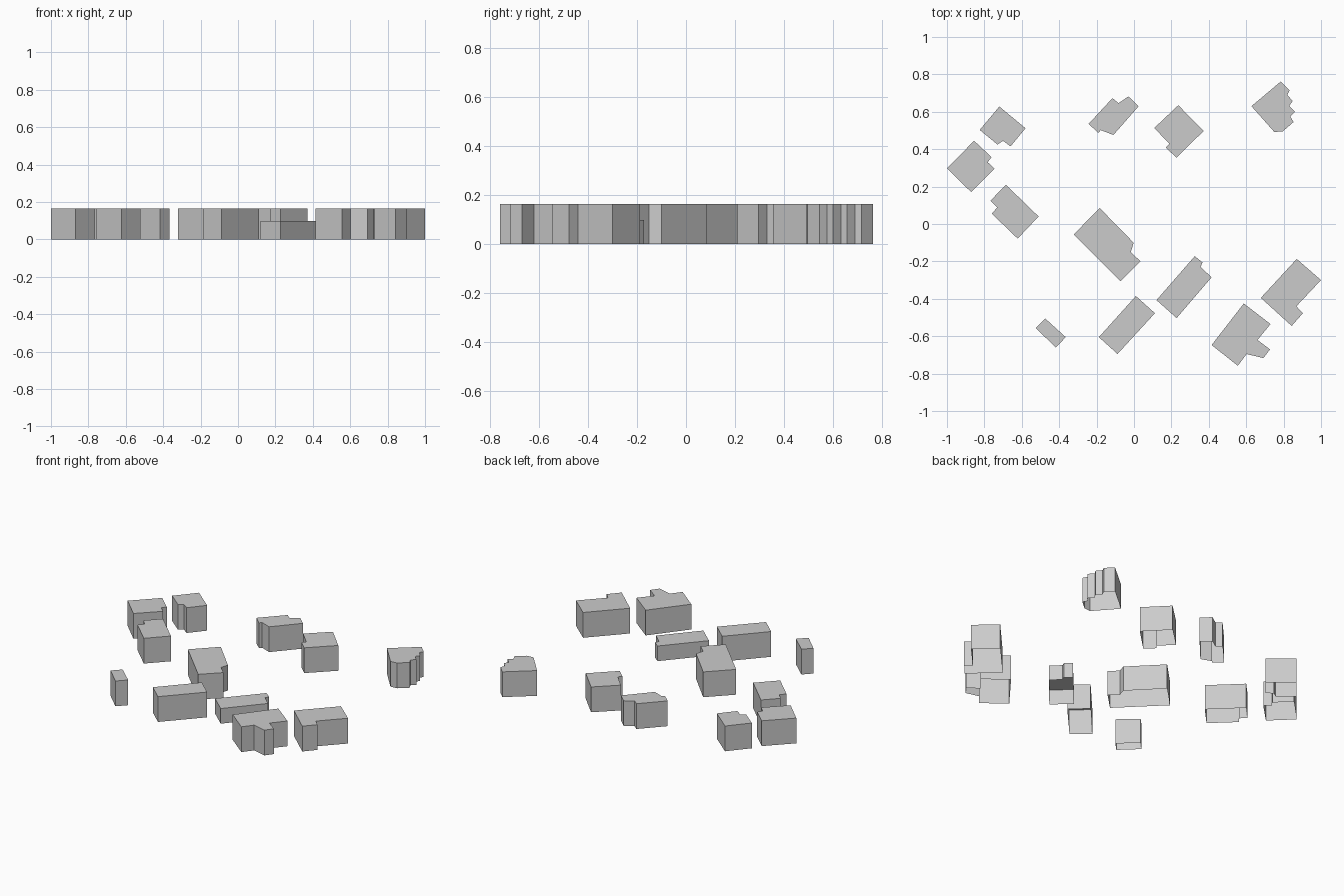
import bpy, bmesh

TALL, LOW = 0.164, 0.098


def building(name, outline, height=TALL):
    """Flat-roofed block: footprint (clockwise) extruded up, open underneath."""
    bm = bmesh.new()
    base = [bm.verts.new((x, y, 0)) for x, y in reversed(outline)]
    top = [bm.verts.new((v.co.x, v.co.y, height)) for v in base]
    n = len(base)
    for i in range(n):
        j = (i + 1) % n
        bm.faces.new((base[i], base[j], top[j], top[i]))
    bm.faces.new(top)
    mesh = bpy.data.meshes.new(name)
    bm.to_mesh(mesh)
    bm.free()
    obj = bpy.data.objects.new(name, mesh)
    bpy.context.collection.objects.link(obj)
    return obj


# West cluster of houses
building("house_northwest", [(-.72, .628), (-.58, .512), (-.66, .415),
                             (-.70, .445), (-.73, .425), (-.825, .503)])
building("house_west", [(-.855, .445), (-.762, .358), (-.782, .33),
                        (-.745, .295), (-.87, .17), (-1, .297)])
building("house_west_inner", [(-.685, .21), (-.51, .04), (-.622, -.078),
                              (-.76, .055), (-.732, .088), (-.767, .125)])

# Central block and small shed
building("house_centre", [(-.183, .085), (-.002, -.10), (-.017, -.15),
                          (.035, -.20), (-.072, -.305), (-.322, -.055)])
building("shed", [(-.475, -.505), (-.365, -.605), (-.418, -.66), (-.525, -.557)])

# Southern row
building("long_house", [(.01, -.385), (.112, -.477), (-.088, -.695), (-.188, -.605)])
building("low_house", [(.325, -.172), (.366, -.205), (.356, -.23),
                       (.415, -.285), (.228, -.503), (.12, -.407)], LOW)
building("house_southeast", [(.87, -.187), (1, -.30), (.868, -.44),
                             (.903, -.477), (.843, -.545), (.678, -.395)])
building("house_south", [(.587, -.425), (.73, -.535), (.66, -.62), (.727, -.67),
                         (.692, -.717), (.602, -.695), (.555, -.758), (.415, -.647)])

# Northern row
building("house_north", [(-.115, .673), (-.083, .646), (-.03, .682), (.025, .63),
                         (-.11, .476), (-.178, .502), (-.19, .487), (-.243, .535)])
building("house_north_corner", [(.237, .635), (.372, .497), (.227, .355),
                                (.17, .408), (.189, .43), (.108, .513)])
building("house_stepped", [(.785, .762), (.832, .715), (.82, .69), (.848, .657),
                           (.83, .632), (.86, .60), (.835, .575), (.853, .545),
                           (.795, .495), (.75, .492), (.628, .63)])
